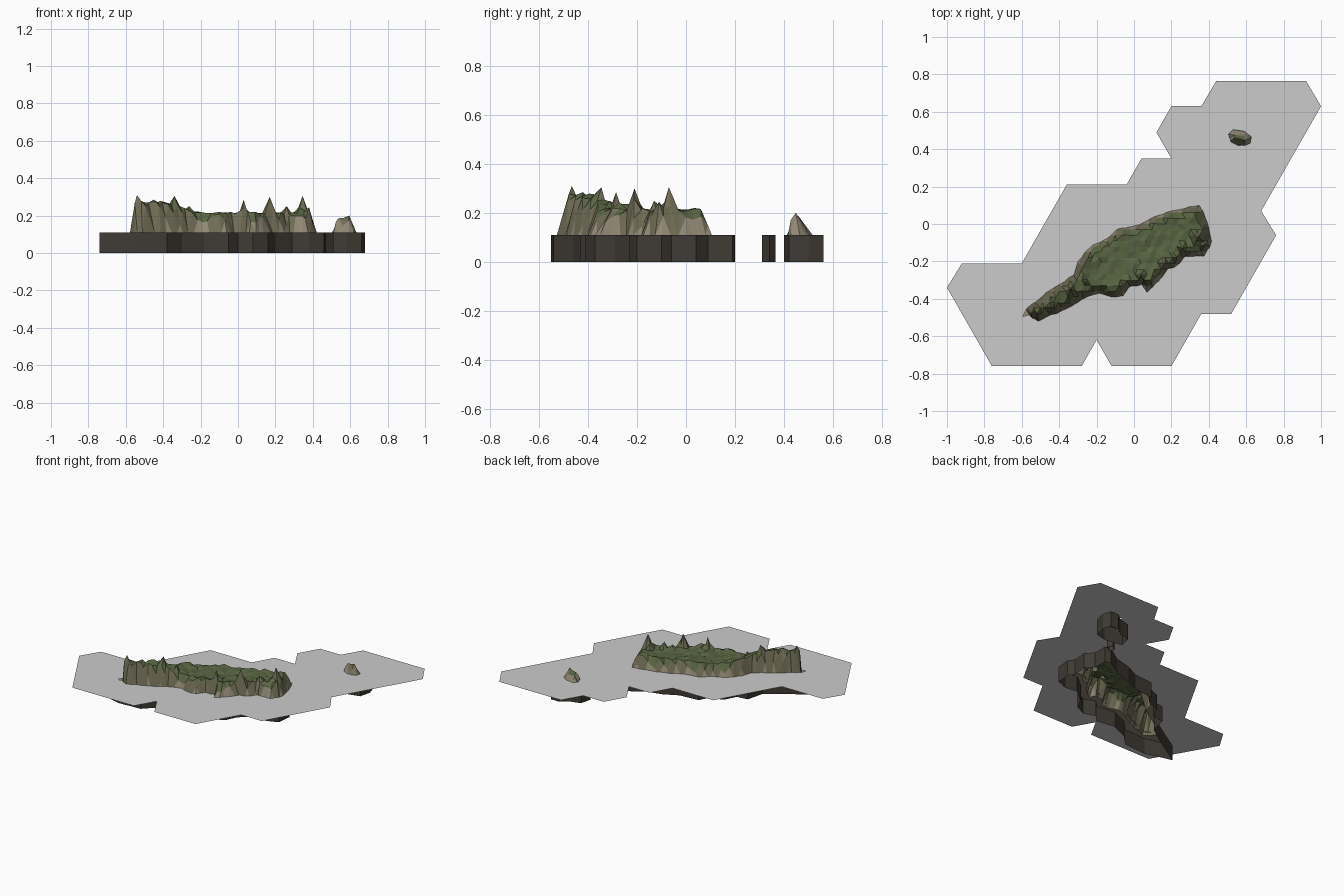
import bpy, math, random
from mathutils import Vector
from mathutils.geometry import delaunay_2d_cdt

if "Cube" in bpy.data.objects:
    bpy.data.objects.remove(bpy.data.objects["Cube"])

random.seed(4)
BED = 0.11    # seabed shelf, top of the skirt wall
SEA = 0.132   # water sheet

SEA_EDGE = [(-1, -.34), (-.92, -.21), (-.6, -.21), (-.36, .21), (-.04, .21), (.04, .35),
            (.2, .35), (.12, .49), (.2, .63), (.36, .63), (.44, .765), (.92, .765), (1, .63),
            (.68, .07), (.76, -.06), (.52, -.48), (.36, -.48), (.2, -.76), (-.12, -.76),
            (-.2, -.62), (-.28, -.76), (-.76, -.76)]
COAST = [(-.595, -.495), (-.575, -.455), (-.485, -.385), (-.4, -.33), (-.32, -.27), (-.3, -.2),
         (-.225, -.12), (-.13, -.07), (-.09, -.03), (.03, -.005), (.11, .04), (.235, .075),
         (.325, .095), (.35, .1), (.375, .05), (.395, 0), (.415, -.095), (.375, -.17),
         (.27, -.175), (.245, -.21), (.18, -.24), (.15, -.285), (.11, -.325), (.07, -.365),
         (.04, -.32), (-.025, -.335), (-.06, -.385), (-.12, -.39), (-.185, -.37), (-.24, -.385),
         (-.3, -.415), (-.39, -.46), (-.505, -.515), (-.56, -.485)]
SHELF = [(-.74, -.5), (-.61, -.42), (-.5, -.35), (-.4, -.28), (-.37, -.16), (-.29, -.15),
         (-.25, -.07), (-.15, -.03), (-.12, .03), (.02, .04), (.12, .09), (.24, .12), (.36, .2),
         (.4, .19), (.4, .09), (.45, .04), (.44, -.06), (.47, -.1), (.46, -.2), (.38, -.23),
         (.29, -.22), (.2, -.29), (.16, -.37), (.08, -.41), (0, -.38), (-.05, -.43),
         (-.18, -.41), (-.3, -.46), (-.38, -.54), (-.55, -.55), (-.66, -.52)]
ISLET = [(.505, .48), (.53, .505), (.59, .495), (.628, .465), (.62, .43), (.56, .418), (.52, .438)]
ISLET_SHELF = [(.45, .42), (.47, .5), (.55, .52), (.6, .56), (.66, .56), (.68, .5), (.66, .42), (.58, .4)]
# peak: x, y, height, radius
PEAKS = [(-.54, -.465, .31, .1), (-.45, -.42, .285, .09), (-.34, -.345, .305, .09),
         (-.26, -.31, .25, .08), (.03, -.285, .285, .07), (.17, -.21, .3, .08),
         (.09, -.3, .22, .06), (.26, -.13, .25, .07), (.345, -.07, .305, .08),
         (.38, -.11, .245, .06), (.31, .035, .22, .07), (-.2, -.2, .22, .07)]
ISLET_PEAKS = [(.535, .46, .185, .06), (.595, .447, .2, .07), (.565, .455, .188, .06)]


def material(name, rgb):
    m = bpy.data.materials.new(name)
    m.diffuse_color = (*rgb, 1)
    m.use_nodes = True
    m.node_tree.nodes["Principled BSDF"].inputs["Base Color"].default_value = m.diffuse_color
    return m


GRASS = material("grass", (.1, .13, .055))
SCRUB = material("scrub", (.16, .15, .09))
ROCK = material("rock", (.29, .25, .18))
CLIFF = material("seabed_rock", (.05, .043, .034))


def inside(p, poly):
    hit = False
    for (ax, ay), (bx, by) in zip(poly, poly[1:] + poly[:1]):
        if (ay > p[1]) != (by > p[1]) and p[0] < (bx - ax) * (p[1] - ay) / (by - ay) + ax:
            hit = not hit
    return hit


def edge_dist(p, poly):
    best = 9
    for a, b in zip(poly, poly[1:] + poly[:1]):
        a, b = Vector(a), Vector(b)
        t = max(0, min(1, (p - a).dot(b - a) / (b - a).length_squared))
        best = min(best, (p - a - (b - a) * t).length)
    return best


def densify(poly, step, push=0, jitter=0):
    """Subdivide a clockwise outline, pushing points outward by push +- jitter."""
    out = []
    for a, b in zip(poly, poly[1:] + poly[:1]):
        a, b = Vector(a), Vector(b)
        d = (b - a).normalized()
        n = max(1, round((b - a).length / step))
        for i in range(n):
            k = push + random.uniform(-jitter, jitter)
            out.append(tuple(a.lerp(b, i / n) + Vector((-d.y, d.x)) * k))
    return out


def triangulate(loops, points=()):
    verts, edges = [], []
    for lp in loops:
        o, n = len(verts), len(lp)
        verts += [Vector(p) for p in lp]
        edges += [(o + i, o + (i + 1) % n) for i in range(n)]
    verts += [Vector(p) for p in points]
    r = delaunay_2d_cdt(verts, edges, [], 0, 1e-5)
    tris = []
    for f in r[2]:
        c = sum((r[0][i] for i in f), Vector((0, 0))) / len(f)
        if inside(c, loops[0]):
            tris.append((list(f), c))
    return r[0], tris


def add_mesh(name, verts, faces, mats=(), slots=None):
    me = bpy.data.meshes.new(name)
    me.from_pydata(verts, [], faces)
    for m in mats:
        me.materials.append(m)
    if slots:
        me.polygons.foreach_set("material_index", slots)
    ob = bpy.data.objects.new(name, me)
    bpy.context.collection.objects.link(ob)
    return ob


def land(name, coast, shelf, peaks, step, base, rise):
    coast = densify(coast, step, .008, .005)
    shelf = densify(shelf, .05)
    # staggered interior points plus one point at each summit
    pts = [Vector(p[:2]) for p in peaks]
    for j in range(int(1.4 / step)):
        for i in range(int(1.5 / step)):
            p = Vector((-.7 + (i + .5 * (j % 2)) * step, -.6 + j * step))
            p += Vector((random.uniform(-.2, .2), random.uniform(-.1, .1))) * step
            if inside(p, coast) and edge_dist(p, coast) > step * .4 \
                    and min((p - Vector(q[:2])).length for q in peaks) > step * .5:
                pts.append(p)
    flat, tris = triangulate([shelf, coast], pts)
    verts = []
    for p in flat:
        z = BED
        d = edge_dist(p, coast)
        if d > 1e-4 and inside(p, coast):
            t = max(0, min(1, (-.2 - p.x) / .2))
            # plateau sinks slightly towards the middle
            top = base + .06 * t - .08 * max(0, d - .06) + random.uniform(-.005, .007)
            z = BED + (top - BED) * min(1, d / rise)
            for x, y, h, r in peaks:
                q = math.dist(p, (x, y)) / r
                if q < 1:
                    z = max(z, BED + (h - BED) * (1 - q) ** 1.1)
        verts.append((p.x, p.y, z))
    faces, slots = [], []
    for f, c in tris:
        a, b, d = (Vector(verts[i]) for i in f)
        n = (b - a).cross(d - a).normalized()
        low, high = min(a.z, b.z, d.z), max(a.z, b.z, d.z)
        faces.append(f)
        slots.append(0 if low > .15 and abs(n.z) > .45 else 2 if low < .12 and high < .2 else 1)
    # skirt wall hanging from the shelf rim to the ground
    o, k = len(verts), len(shelf)
    verts += [(x, y, BED) for x, y in shelf] + [(x, y, 0) for x, y in shelf]
    for i in range(k):
        j = (i + 1) % k
        faces.append([o + i, o + j, o + k + j, o + k + i])
        slots.append(3)
    add_mesh(name, verts, faces, (GRASS, SCRUB, ROCK, CLIFF), slots)


# main island and small islet
land("main_island", COAST, SHELF, PEAKS, .03, .212, .037)
land("small_islet", ISLET, ISLET_SHELF, ISLET_PEAKS, .025, .155, .03)

# submerged rock between the two
rock = [(.47, .31), (.45, .34), (.48, .365), (.51, .34)]
add_mesh("sunken_rock", [(x, y, z) for z in (0, BED) for x, y in rock],
         [(i, (i + 1) % 4, (i + 1) % 4 + 4, i + 4) for i in range(4)] + [(4, 5, 6, 7)], (CLIFF,))

# sea sheet with the land cut out
flat, tris = triangulate([SEA_EDGE, COAST, ISLET])
add_mesh("sea", [(p.x, p.y, SEA) for p in flat],
         [f for f, c in tris if not inside(c, COAST) and not inside(c, ISLET)])
